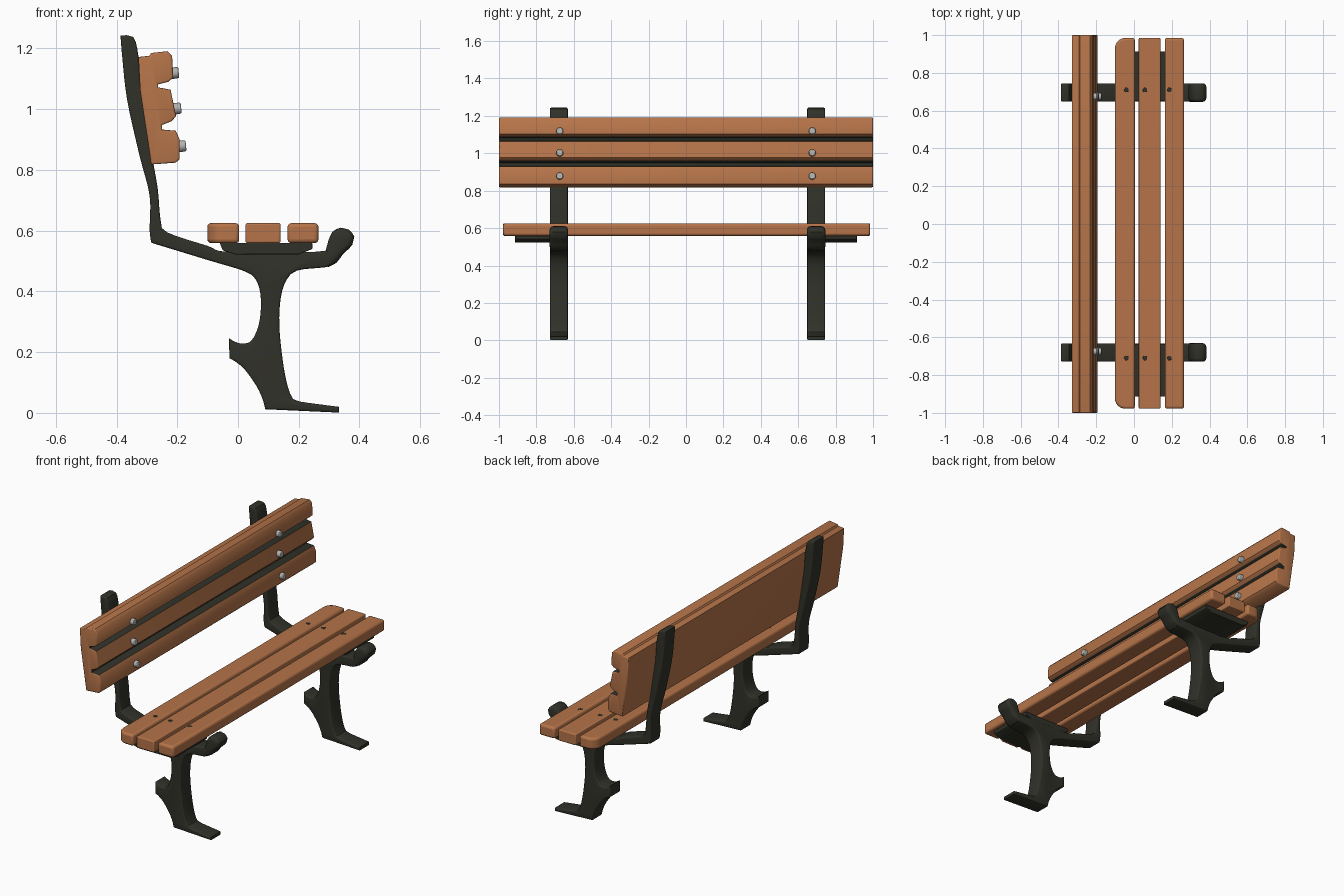
import bpy, bmesh, math
from mathutils import Vector, Matrix

if "Cube" in bpy.data.objects:
    bpy.data.objects.remove(bpy.data.objects["Cube"])


def material(name, rgb):
    m = bpy.data.materials.new(name)
    m.diffuse_color = (*rgb, 1)
    m.use_nodes = True
    m.node_tree.nodes["Principled BSDF"].inputs["Base Color"].default_value = m.diffuse_color
    return m


WOOD = material("warm wood", (0.465, 0.175, 0.067))
IRON = material("dark iron", (0.030, 0.031, 0.022))
STEEL = material("pale steel", (0.45, 0.45, 0.44))


def finish(bm, name, mats, bevel=0.0, segs=3):
    bmesh.ops.recalc_face_normals(bm, faces=bm.faces)
    me = bpy.data.meshes.new(name)
    bm.to_mesh(me)
    bm.free()
    ob = bpy.data.objects.new(name, me)
    bpy.context.collection.objects.link(ob)
    for m in mats:
        me.materials.append(m)
    if bevel:
        b = ob.modifiers.new("Bevel", 'BEVEL')
        b.width, b.segments = bevel, segs
        b.limit_method, b.angle_limit = 'ANGLE', math.radians(50)
    for o in bpy.context.selected_objects:
        o.select_set(False)
    ob.select_set(True)
    bpy.context.view_layer.objects.active = ob
    bpy.ops.object.shade_smooth_by_angle(angle=math.radians(40))
    return ob


def inset(pts, d):
    """Move an outline inwards by d with mitred corners."""
    n, out = len(pts), []
    v = [Vector(p) for p in pts]
    area = sum(v[i - 1].x * v[i].y - v[i].x * v[i - 1].y for i in range(n))
    s = 1 if area > 0 else -1
    for i in range(n):
        a, b = (v[i] - v[i - 1]).normalized(), (v[(i + 1) % n] - v[i]).normalized()
        na, nb = Vector((-a.y, a.x)) * s, Vector((-b.y, b.x)) * s
        out.append(v[i] + (na + nb) * d / max(.5, 1 + na.dot(nb)))
    return out


def prism(name, pts, a, b, mats, bevel=0.0, axis='Y', segs=3, rim=0.0):
    """Extrude an outline from a to b: (x,z) along Y or (x,y) along Z.
    rim rounds only the edges around the two end caps."""
    bm = bmesh.new()
    place = (lambda p, t: (p[0], t, p[1])) if axis == 'Y' else (lambda p, t: (p[0], p[1], t))
    levels = [(0, 0)]
    if rim:
        levels = [(rim * (1 - math.sin(t)), rim * (1 - math.cos(t)))
                  for t in (0, math.pi / 6, math.pi / 3, math.pi / 2)]
    levels = [(i, a + h) for i, h in levels] + [(i, b - h) for i, h in reversed(levels)]
    rings = [[bm.verts.new(place(p, t)) for p in (inset(pts, i) if i > 1e-6 else pts)]
             for i, t in levels]
    bm.faces.new(rings[0])
    bm.faces.new(rings[-1])
    for lo, hi in zip(rings, rings[1:]):
        for i in range(len(pts)):
            j = (i + 1) % len(pts)
            bm.faces.new((lo[i], lo[j], hi[j], hi[i]))
    return finish(bm, name, mats, bevel, segs)


def spline(pts):
    """Closed smooth outline; a point written twice stays a corner."""
    v, out, n = [Vector(p) for p in pts], [], len(pts)
    for i in range(n):
        p0, p1, p2, p3 = v[i - 1], v[i], v[(i + 1) % n], v[(i + 2) % n]
        length = (p2 - p1).length
        if length < 1e-6:
            continue
        steps = max(1, min(4, round(length / .02)))
        for k in range(steps):
            t = k / steps
            out.append(0.5 * (2 * p1 + (p2 - p0) * t + (2 * p0 - 5 * p1 + 4 * p2 - p3) * t * t
                              + (3 * p1 - p0 - 3 * p2 + p3) * t ** 3))
    return out


def bolt(name, loc, direction, r, length, mat):
    bm = bmesh.new()
    rot = Vector(direction).to_track_quat('Z', 'Y').to_matrix().to_4x4()
    bmesh.ops.create_cone(bm, cap_ends=True, segments=12, radius1=r, radius2=r * 0.9,
                          depth=length, matrix=Matrix.Translation(loc) @ rot)
    return finish(bm, name, [mat], min(.004, length * .3), 2)


# cast iron side frame outline (x, z)
FRAME = [(-.387, 1.242), (-.387, 1.242), (-.345, 1.238), (-.328, 1.175), (-.318, 1.06),
         (-.280, .83), (-.264, .735), (-.254, .63), (-.232, .594), (-.10, .550), (-.03, .530),
         (.25, .530), (.29, .535), (.315, .515), (.312, .492), (.29, .480), (.195, .469),
         (.160, .438), (.141, .38), (.136, .29), (.147, .175), (.163, .09), (.182, .045),
         (.205, .037), (.332, .020), (.332, .020), (.332, .001), (.332, .001),
         (.090, .012), (.090, .012), (.083, .040), (.060, .090), (.013, .153), (-.028, .180),
         (-.028, .180), (-.030, .246), (-.030, .246), (0.0, .230), (.038, .232), (.062, .27),
         (.074, .325), (.074, .39), (.058, .44), (.020, .467), (-.095, .502), (-.285, .560),
         (-.285, .560), (-.291, .60), (-.291, .715), (-.325, .85), (-.365, 1.03), (-.381, 1.17)]
# rounded front tip of the frame
KNOB = [(.275, .500), (.289, .535), (.297, .565), (.311, .596), (.338, .610), (.364, .604),
        (.383, .580), (.376, .552), (.346, .523), (.324, .494), (.298, .480)]

for side, y in (("left", -.680), ("right", .696)):
    s = -1 if y < 0 else 1
    prism(side + "_frame", spline(FRAME), y - .048, y + .048, [IRON], rim=.007)
    prism(side + "_frame_tip", spline(KNOB), y - .049, y + .049, [IRON], rim=.018)
    # plate under the seat, reaching outwards
    prism(side + "_seat_plate", [(-.06, .56), (-.05, .535), (-.01, .522), (.20, .522), (.245, .54),
                                 (.245, .56)], y - s * .045, s * .914, [IRON], .003)
    # bolts in the backrest and dark screws in the seat
    for i, (x, z) in enumerate(((-.213, 1.119), (-.205, 1.002), (-.189, .878))):
        bolt(f"{side}_back_bolt_{i + 1}", (x, s * .675, z), (1, 0, .1), .020, .036, STEEL)
    for i, x in enumerate((-.04, .058, .187)):
        bolt(f"{side}_seat_screw_{i + 1}", (x, s * .71, .6225), (0, 0, 1), .014, .007, IRON)

# seat slats, the rear one with rounded back corners in plan
Y0, Y1, R = -.978, .985, .055
arc = [math.radians(15 * k) for k in range(7)]
rear = ([(.004, Y0), (.004, Y1)]
        + [(-.101 + R - R * math.sin(t), Y1 - R + R * math.cos(t)) for t in arc]
        + [(-.101 + R - R * math.cos(t), Y0 + R - R * math.sin(t)) for t in arc])
prism("seat_slat_rear", rear, .559, .625, [WOOD], .012, 'Z')
for name, x0, x1, bev in (("middle", .025, .140, .006), ("front", .163, .265, .013)):
    prism("seat_slat_" + name, [(x0, Y0), (x1, Y0), (x1, Y1), (x0, Y1)], .559, .625,
          [WOOD], bev, 'Z')

# backrest: one board whose front is notched into three tilted slats
BACK = [(-.322, 1.06), (-.328, 1.172), (-.292, 1.176), (-.286, 1.185), (-.232, 1.191),
        (-.217, 1.175), (-.213, 1.104), (-.230, 1.090), (-.263, 1.082), (-.263, 1.072),
        (-.222, 1.064), (-.204, .977), (-.218, .961), (-.250, .948), (-.250, .933),
        (-.205, .929), (-.192, .900), (-.192, .836), (-.205, .824), (-.286, .818)]
back = prism("backrest_slats", BACK, -1, 1, [WOOD, IRON], rim=.006)
for e in back.data.edges:  # crisp slat edges along the length
    a, b = (back.data.vertices[i].co for i in e.vertices)
    if abs(a.y - b.y) > 1:
        e.use_edge_sharp = True
# dark groove floors and inner sides between slats
for f in back.data.polygons:
    c = f.center
    if abs(f.normal.y) < .5 and -.27 < c.x < -.224 and (1.06 < c.z < 1.088 or .925 < c.z < .957):
        f.material_index = 1
